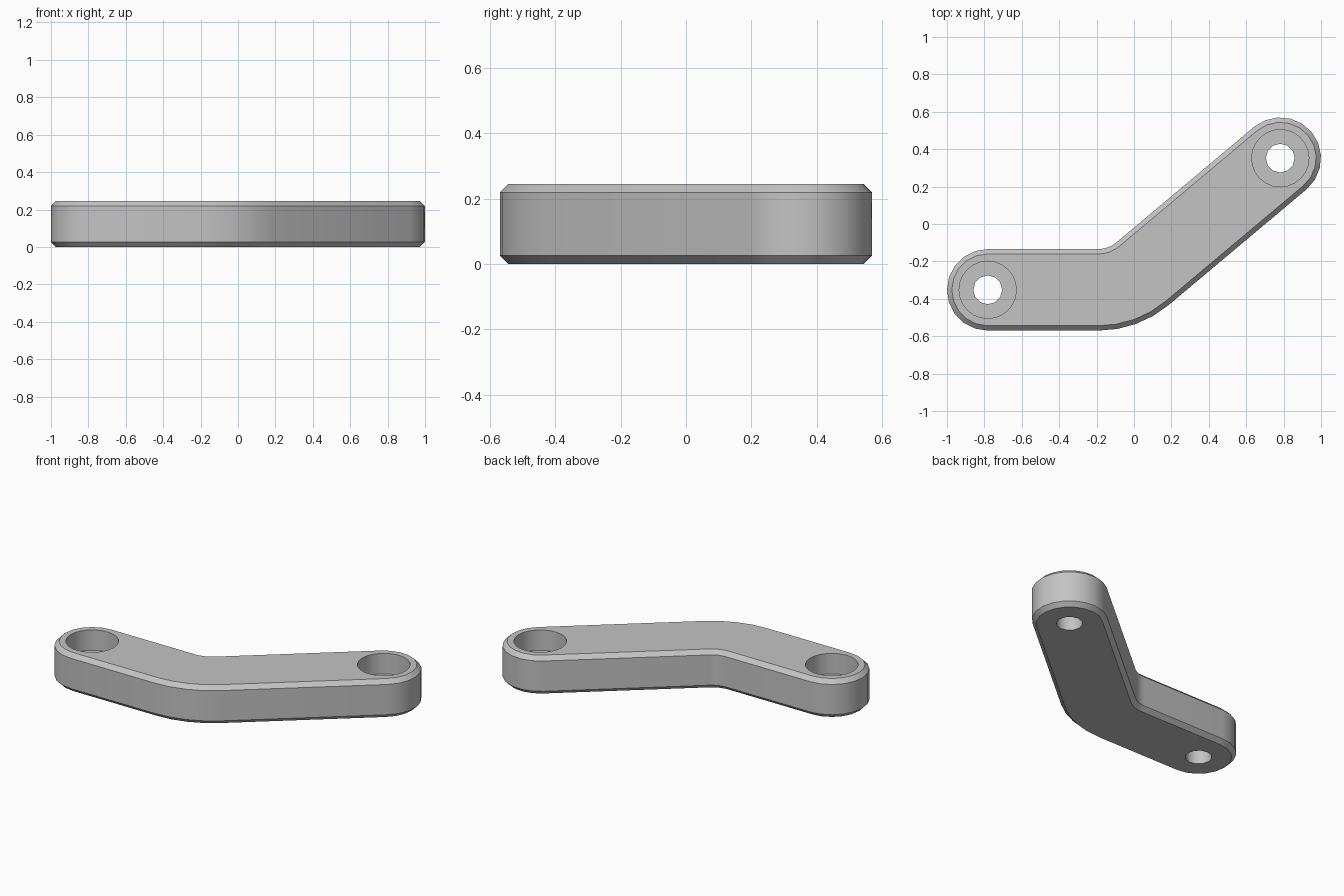
import bpy, bmesh
from math import sin, cos, tan, radians
from mathutils import Vector

if "Cube" in bpy.data.objects:
    bpy.data.objects.remove(bpy.data.objects["Cube"], do_unlink=True)

HEIGHT, CHAMFER = 0.245, 0.026
HALF_WIDTH, BEND_RADIUS, BEND = 0.218, 0.368, 40
END = Vector((0.782, 0.352))
BORE_RADIUS, BORE_DEPTH, HOLE_RADIUS = 0.153, 0.13, 0.077


def arc(center, radius, start, stop, steps):
    angles = [radians(start + (stop - start) * i / steps) for i in range(steps + 1)]
    return [(center[0] + radius * cos(a), center[1] + radius * sin(a)) for a in angles]


def outline(inset):
    """Bent bar with round ends, drawn counterclockwise."""
    w = HALF_WIDTH - inset
    corner_x = END.x - 2 * END.y / tan(radians(BEND))
    pivot = (corner_x - BEND_RADIUS * tan(radians(BEND / 2)), BEND_RADIUS - END.y)
    return (arc(-END, w, 90, 270, 10)
            + arc(pivot, BEND_RADIUS + w, -90, BEND - 90, 4)
            + arc(END, w, BEND - 90, BEND + 90, 10)
            + arc(pivot, BEND_RADIUS - w, BEND - 90, -90, 4))


bm = bmesh.new()


def ring(points, z):
    verts = [bm.verts.new((x, y, z)) for x, y in points]
    for a, b in zip(verts, verts[1:] + verts[:1]):
        bm.edges.new((a, b))
    return verts


def loop_edges(verts):
    return [bm.edges.get((a, b)) for a, b in zip(verts, verts[1:] + verts[:1])]


def wall(lower, upper):
    n = len(lower)
    for i in range(n):
        j = (i + 1) % n
        bm.faces.new((lower[i], lower[j], upper[j], upper[i]))


def fill(*rings):
    edges = [e for r in rings for e in loop_edges(r)]
    bmesh.ops.triangle_fill(bm, edges=edges, use_beauty=True)


# Outer walls with chamfered rims
levels = [(CHAMFER, 0), (0, CHAMFER), (0, HEIGHT - CHAMFER), (CHAMFER, HEIGHT)]
shell = [ring(outline(inset), z) for inset, z in levels]
for lower, upper in zip(shell, shell[1:]):
    wall(lower, upper)

# Counterbored holes at both ends
bottom_rings, top_rings = [shell[0]], [shell[-1]]
for center in (END, -END):
    floor_z = HEIGHT - BORE_DEPTH
    bore = arc(center, BORE_RADIUS, 0, 360, 24)[:-1]
    hole = arc(center, HOLE_RADIUS, 0, 360, 12)[:-1]
    rim, floor_rim = ring(bore, HEIGHT), ring(bore, floor_z)
    hole_top, hole_bottom = ring(hole, floor_z), ring(hole, 0)
    wall(floor_rim, rim)
    wall(hole_bottom, hole_top)
    fill(floor_rim, hole_top)
    top_rings.append(rim)
    bottom_rings.append(hole_bottom)

# Flat top and underside around the holes
fill(*top_rings)
fill(*bottom_rings)
bmesh.ops.recalc_face_normals(bm, faces=bm.faces[:])

mesh = bpy.data.meshes.new("bent_link_arm")
bm.to_mesh(mesh)
bm.free()
arm = bpy.data.objects.new("bent_link_arm", mesh)
bpy.context.collection.objects.link(arm)

# Plain grey metal
grey = bpy.data.materials.new("plain_grey")
grey.use_nodes = True
colour = (0.55, 0.55, 0.55, 1)
grey.diffuse_color = colour
grey.node_tree.nodes["Principled BSDF"].inputs["Base Color"].default_value = colour
mesh.materials.append(grey)

bpy.ops.object.select_all(action="DESELECT")
arm.select_set(True)
bpy.context.view_layer.objects.active = arm
bpy.ops.object.shade_smooth_by_angle(angle=radians(40))
